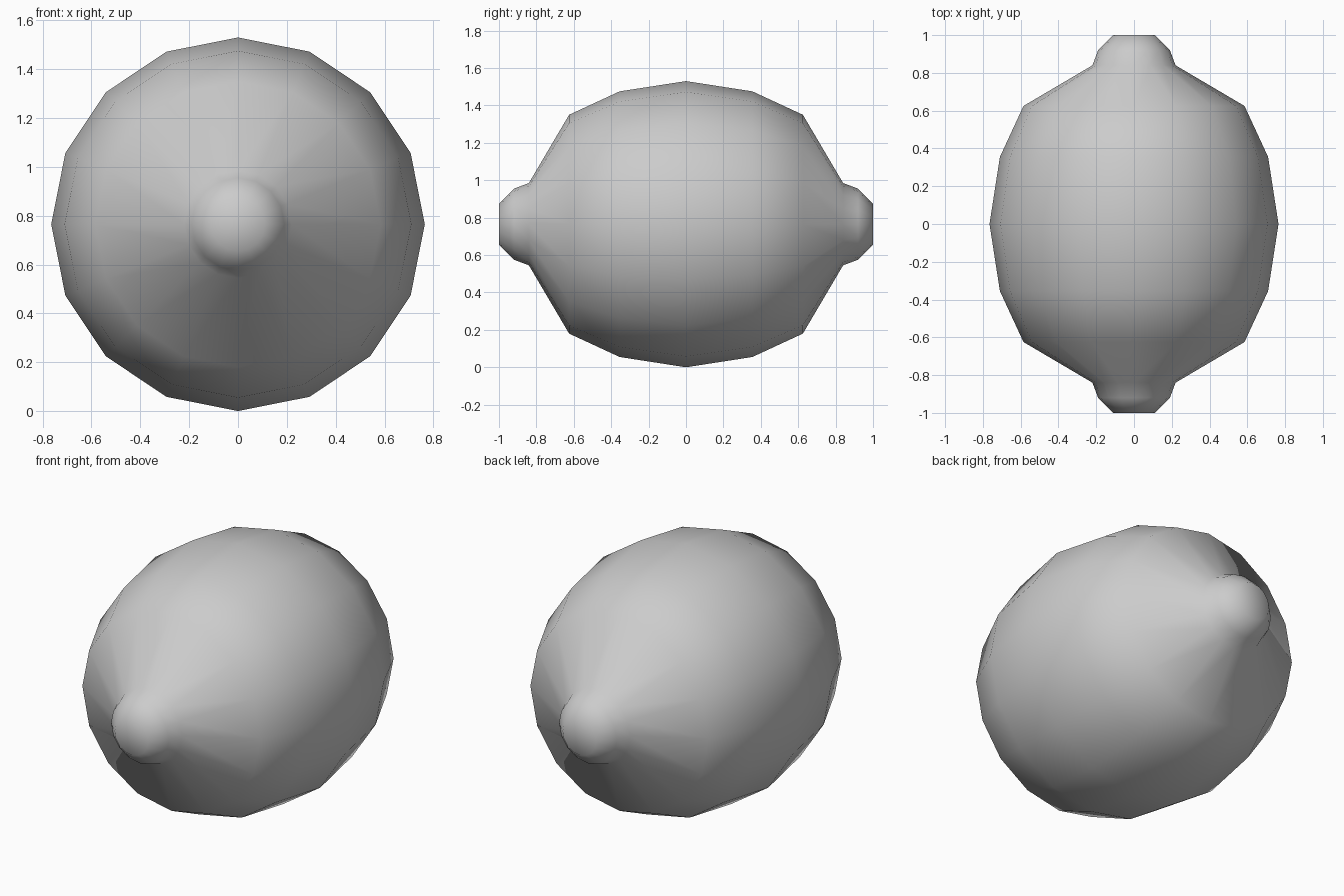
import bpy, bmesh
from math import sin, cos, pi

if "Cube" in bpy.data.objects:
    bpy.data.objects.remove(bpy.data.objects["Cube"])

SIDES = 16
CENTRE_Z = 0.765

# Half profile (y, radius) from the middle to the tip, mirrored to the other end
half = [(0.0, 0.765), (0.355, 0.71), (0.625, 0.585), (0.84, 0.22), (0.92, 0.19), (1.0, 0.11)]
profile = [(-y, r) for y, r in reversed(half[1:])] + half

# Lemon body: rings along y joined by quads, closed with a fan at each tip
bm = bmesh.new()
rings = []
for y, r in profile:
    rings.append([bm.verts.new((r * sin(2 * pi * i / SIDES), y, CENTRE_Z + r * cos(2 * pi * i / SIDES)))
                  for i in range(SIDES)])
for a, b in zip(rings, rings[1:]):
    for i in range(SIDES):
        j = (i + 1) % SIDES
        bm.faces.new((a[i], a[j], b[j], b[i]))
for ring, y in ((rings[0], -1.0), (rings[-1], 1.0)):
    tip = bm.verts.new((0, y, CENTRE_Z))
    for i in range(SIDES):
        bm.faces.new((ring[i], ring[(i + 1) % SIDES], tip))
bmesh.ops.recalc_face_normals(bm, faces=bm.faces)
for f in bm.faces:
    f.smooth = True

mesh = bpy.data.meshes.new("lemon")
bm.to_mesh(mesh)
bm.free()
bpy.context.collection.objects.link(bpy.data.objects.new("lemon", mesh))
